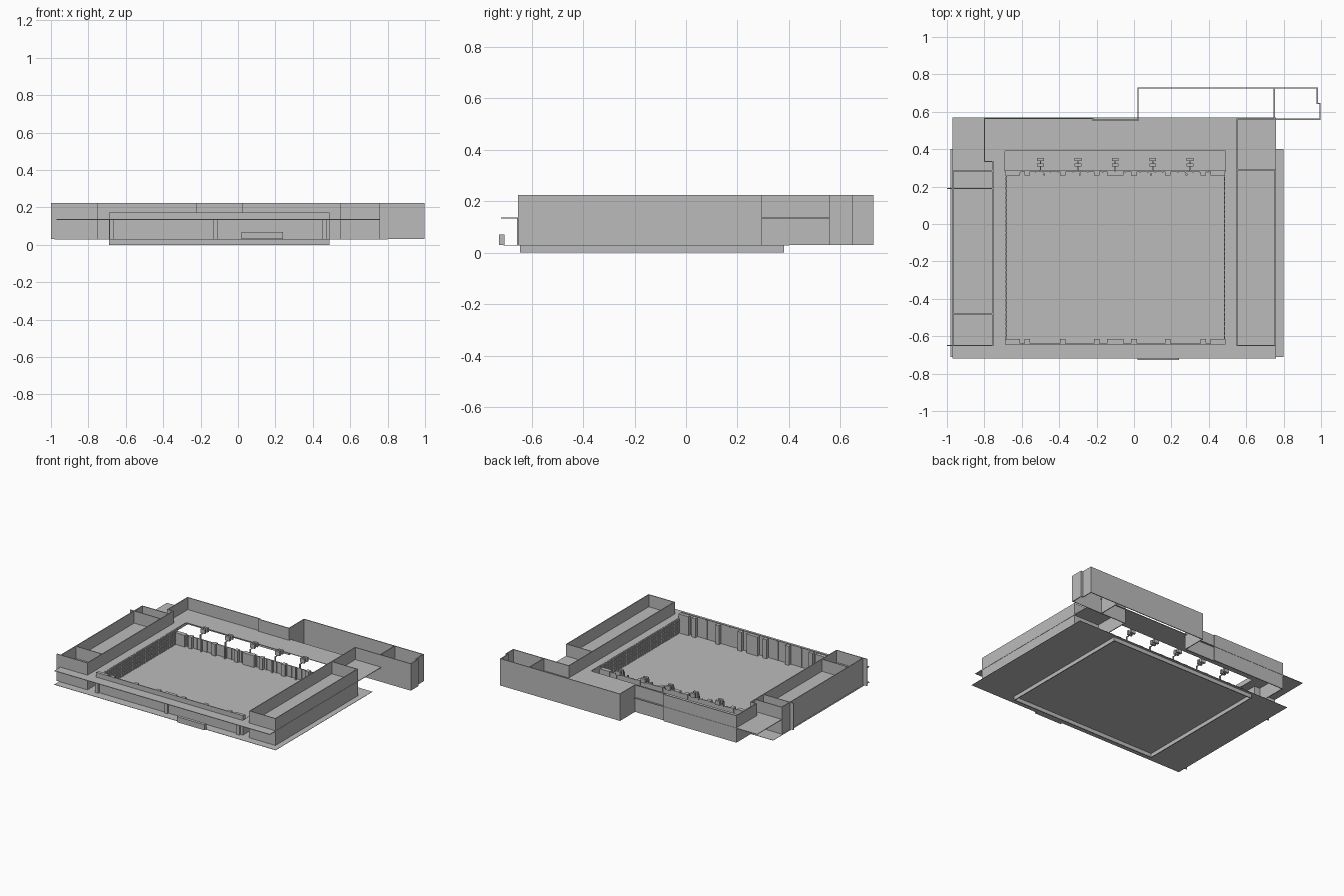
import bpy

cube = bpy.data.objects.get("Cube")
if cube:
    bpy.data.objects.remove(cube, do_unlink=True)

grey = bpy.data.materials.new("plain grey")
grey.use_nodes = True
colour = (0.5, 0.5, 0.5, 1)
grey.diffuse_color = colour
grey.node_tree.nodes["Principled BSDF"].inputs["Base Color"].default_value = colour

GROUND, DECK, ROOF = 0.03, 0.135, 0.225


def boxes(name, items):
    """One object made of boxes given as (x0, x1, y0, y1, z0, z1)."""
    verts, faces = [], []
    for x0, x1, y0, y1, z0, z1 in items:
        n = len(verts)
        verts += [(x, y, z) for z in (z0, z1)
                  for x, y in ((x0, y0), (x1, y0), (x1, y1), (x0, y1))]
        faces += [(n + 3, n + 2, n + 1, n), (n + 4, n + 5, n + 6, n + 7)]
        for i in range(4):
            j = (i + 1) % 4
            faces.append((n + i, n + j, n + j + 4, n + i + 4))
    mesh = bpy.data.meshes.new(name)
    mesh.from_pydata(verts, [], faces)
    mesh.materials.append(grey)
    obj = bpy.data.objects.new(name, mesh)
    bpy.context.collection.objects.link(obj)
    return obj


def wall_run(name, points, z0=GROUND, z1=ROOF, t=0.006):
    """Thin walls following axis-aligned plan points."""
    h = t / 2
    boxes(name, [(min(a[0], b[0]) - h, max(a[0], b[0]) + h,
                  min(a[1], b[1]) - h, max(a[1], b[1]) + h, z0, z1)
                 for a, b in zip(points, points[1:])])


# Hall extents, shared by the deck opening and the hall walls
L, R, F, B = -0.69, 0.49, -0.645, 0.39
BACK = 0.28
MID = (L + R) / 2

# Ground plate and upper deck with a large opening
boxes("ground_plate", [(-0.98, 0.80, -0.71, 0.40, GROUND - 0.002, GROUND)])
d0, d1 = DECK - 0.002, DECK + 0.002
boxes("upper_deck", [(-0.97, 0.76, -0.72, F, d0, d1),
                     (-0.97, 0.76, B, 0.57, d0, d1),
                     (-0.97, L, F, B, d0, d1),
                     (R, 0.76, F, B, d0, d1)])

# Right-hand wing
wall_run("east_wing", [(0.55, 0.56), (0.55, -0.65), (0.755, -0.65),
                       (0.755, 0.29), (0.55, 0.29)])

# Left-hand wing with its cross walls and end fins
wall_run("west_wing", [(-0.755, -0.65), (-0.968, -0.65), (-0.968, 0.285),
                       (-0.755, 0.285)])
wall_run("west_inner_wall", [(-0.755, -0.65), (-0.755, 0.335), (-0.80, 0.335),
                             (-0.80, 0.565), (-0.22, 0.565), (-0.22, 0.555),
                             (0.022, 0.555)])
wall_run("west_cross_wall", [(-0.968, -0.48), (-0.755, -0.48)])
for name, y in (("west_front_fin", -0.65), ("west_rear_fin", 0.19)):
    wall_run(name, [(-0.997, y), (-0.755, y)])

# Rear block
wall_run("rear_block", [(0.022, 0.555), (0.022, 0.727), (0.98, 0.727),
                        (0.98, 0.645), (0.995, 0.645), (0.995, 0.56),
                        (0.55, 0.56)])
wall_run("rear_block_partition", [(0.75, 0.56), (0.75, 0.727)])

# Hall walls and the footing below the plate
t = 0.006
boxes("hall_footing", [(L, R, F, F + t, 0, GROUND), (L, R, 0.375, 0.381, 0, GROUND),
                       (L, L + t, F, 0.381, 0, GROUND),
                       (R - t, R, F, 0.381, 0, GROUND)])
boxes("hall_front_wall", [(L, R, F, F + t, GROUND, 0.172)])
boxes("hall_back_wall", [(L, R, BACK, BACK + t, GROUND, 0.11)])
boxes("hall_side_walls", [(L, L + t, F, BACK, GROUND, DECK),
                          (R - t, R, F, BACK, GROUND, DECK)])

# Pilasters: wide at corners and centre, narrow between
pilasters = [(0, 0.09, 0.03)]
for s in (-1, 1):
    pilasters += [(s * 0.10, 0.03, 0.03), (s * 0.19, 0.01, 0.01),
                  (s * 0.28, 0.03, 0.03), (s * 0.38, 0.01, 0.01),
                  (s * 0.47, 0.03, 0.03), (s * 0.55, 0.08, 0.03)]
for name, y, top in (("front_pilasters", F, 0.168), ("back_pilasters", BACK - 0.02, 0.115)):
    boxes(name, [(MID + x - w / 2, MID + x + w / 2, y, y + d, GROUND, top)
                 for x, w, d in pilasters])

# Fine ribs and rails on the hall walls
ribs = []
for i in range(36):
    y = F + 0.02 + i * 0.025
    ribs += [(L + t, L + 0.01, y, y + 0.006, GROUND, DECK),
             (R - 0.01, R - t, y, y + 0.006, GROUND, DECK)]
for z in (0.06, 0.085, 0.11):
    ribs += [(L + t, L + 0.01, F, BACK, z, z + 0.004),
             (R - 0.01, R - t, F, BACK, z, z + 0.004)]
boxes("side_wall_ribs", ribs)
boxes("back_wall_ribs", [(L + i * 0.04, L + i * 0.04 + 0.007, BACK - 0.005, BACK,
                          GROUND, 0.11) for i in range(30)])

# Bracketed pairs of small units behind the back wall
units = []
for i in range(5):
    x = MID + (i - 2) * 0.2
    units += [(x - 0.018, x + 0.018, y - 0.008, y + 0.008, 0.14, 0.17)
              for y in (0.315, 0.345)]
    units.append((x - 0.003, x + 0.003, BACK, 0.345, 0.138, 0.142))
    units.append((x - 0.004, x + 0.004, BACK, BACK + 0.008, 0.10, 0.142))
boxes("bracket_units", units)

# Front posts and low front panel
boxes("front_posts", [(x - 0.012, x + 0.012, F - 0.012, F, GROUND, DECK)
                      for x in (L + 0.015, -0.12, R - 0.03)])
boxes("front_panel", [(0.02, 0.24, -0.727, -0.705, GROUND, 0.07)])
